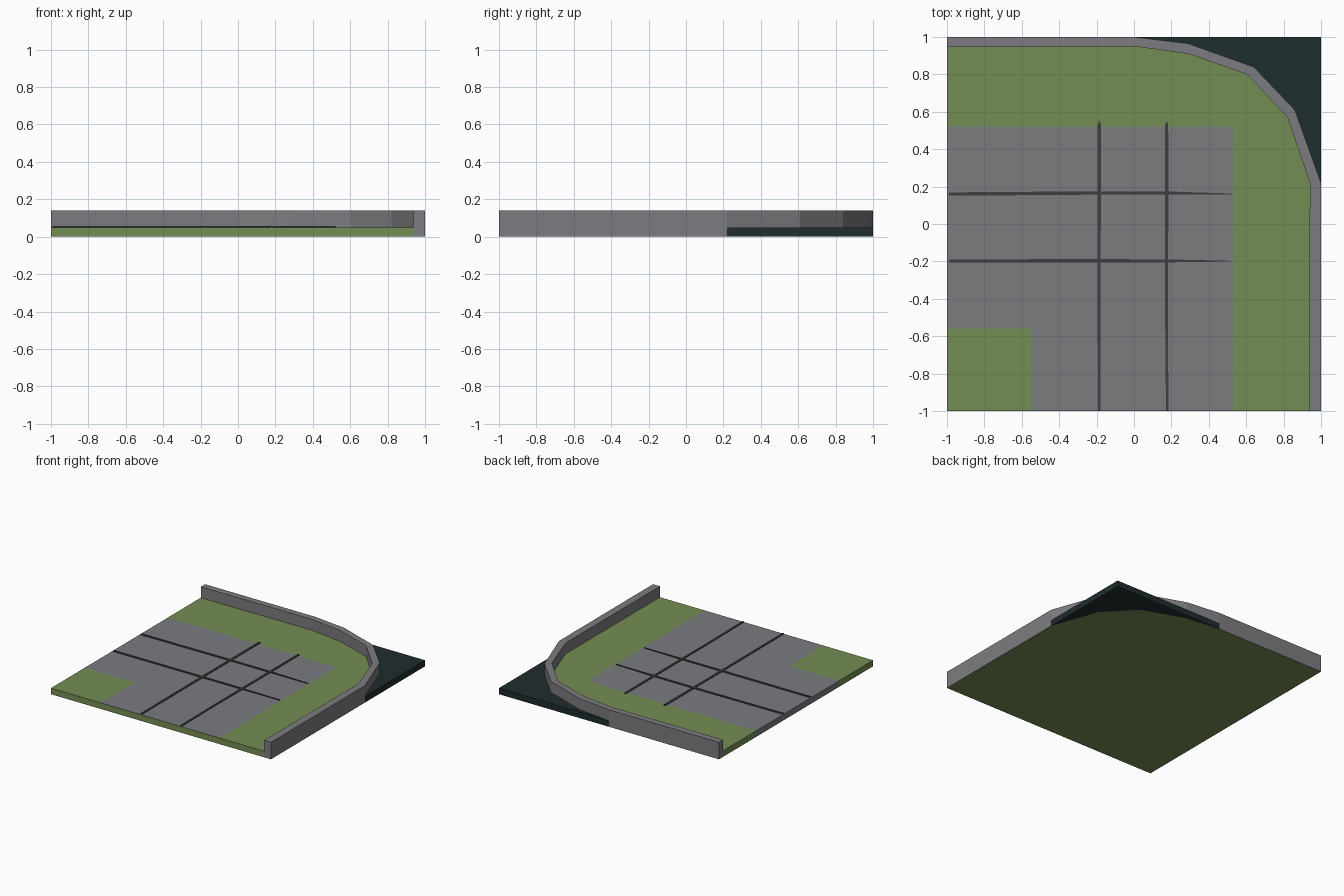
import bpy, bmesh
from mathutils import Vector

if "Cube" in bpy.data.objects:
    bpy.data.objects.remove(bpy.data.objects["Cube"])

def mat(name, c):
    m = bpy.data.materials.new(name)
    m.diffuse_color = (*c, 1)
    m.use_nodes = True
    m.node_tree.nodes["Principled BSDF"].inputs["Base Color"].default_value = m.diffuse_color
    return m

GRASS = mat("grass green", (0.175, 0.268, 0.086))
ROAD = mat("road grey", (0.193, 0.200, 0.213))
WALL = mat("concrete grey", (0.204, 0.204, 0.220))
DARK = mat("dark teal", (0.014, 0.026, 0.027))
MARK = mat("rubber grey", (0.045, 0.048, 0.050))

def prism(bm, pts, z0, z1):
    f = bm.faces.new([bm.verts.new((x, y, z0)) for x, y in pts])
    ext = bmesh.ops.extrude_face_region(bm, geom=[f], use_keep_orig=True)
    for v in ext["geom"]:
        if isinstance(v, bmesh.types.BMVert):
            v.co.z = z1
    bmesh.ops.recalc_face_normals(bm, faces=bm.faces)

def finish(bm, name, mats, rule=None):
    bm.normal_update()
    for f in bm.faces:
        f.material_index = rule(f) if rule else 0
    me = bpy.data.meshes.new(name)
    bm.to_mesh(me)
    bm.free()
    for m in mats:
        me.materials.append(m)
    ob = bpy.data.objects.new(name, me)
    bpy.context.collection.objects.link(ob)
    return ob

TOP = 0.05
outer = [(-1, 1), (0, 1), (0.29, 0.965), (0.64, 0.84), (0.86, 0.61), (1, 0.22), (1, -1)]
inner = [(-1, 0.945), (0, 0.95), (0.29, 0.91), (0.605, 0.80), (0.82, 0.57), (0.94, 0.22), (0.937, -1)]

# ground slab, split along the road borders
bm = bmesh.new()
prism(bm, inner + [(-1, -1)], 0, TOP)
for co, no in (((0.53, 0, 0), (1, 0, 0)), ((-0.55, 0, 0), (1, 0, 0)),
               ((0, 0.52, 0), (0, 1, 0)), ((0, -0.56, 0), (0, 1, 0))):
    bmesh.ops.bisect_plane(bm, geom=bm.verts[:] + bm.edges[:] + bm.faces[:],
                           plane_co=co, plane_no=no)
# sides hidden behind the wall are not needed
bm.normal_update()
hidden = [f for f in bm.faces if abs(f.normal.z) < 0.5 and f.normal.x + f.normal.y > 0.5]
bmesh.ops.delete(bm, geom=hidden, context='FACES')

def ground_rule(f):
    c = f.calc_center_median()
    if f.normal.z < -0.5 or f.normal.y < -0.5:
        return 0
    on_road = c.x < 0.53 and c.y < 0.52 and not (c.x < -0.55 and c.y < -0.56)
    return 1 if on_road else 0
finish(bm, "ground", [GRASS, ROAD], ground_rule)

# curved barrier wall with a green underside
bm = bmesh.new()
prism(bm, outer + inner[::-1], 0, 0.14)
finish(bm, "barrier_wall", [WALL, GRASS], lambda f: 1 if f.normal.z < -0.5 else 0)

# dark corner outside the wall
bm = bmesh.new()
prism(bm, outer[1:6] + [(1, 1)], 0, TOP)
finish(bm, "outer_corner", [DARK])

# tapered tyre marks lying on the road
def tyre_mark(name, path):
    bm = bmesh.new()
    pts = [Vector(p[:2]) for p in path]
    d = (pts[-1] - pts[0]).normalized()
    n = Vector((-d.y, d.x))
    left = [p + n * q[2] / 2 for p, q in zip(pts, path)]
    right = [p - n * q[2] / 2 for p, q in zip(pts, path)]
    prism(bm, left + right[::-1], TOP, TOP + 0.006)
    finish(bm, name, [MARK])

tyre_mark("tyre_mark_left", [(-0.185, -1, 0.014), (-0.187, -0.2, 0.018), (-0.186, 0.53, 0.018), (-0.184, 0.55, 0.006)])
tyre_mark("tyre_mark_right", [(0.178, -1, 0.014), (0.174, -0.56, 0.014), (0.175, 0.16, 0.018), (0.175, 0.53, 0.016), (0.175, 0.545, 0.006)])
tyre_mark("tyre_mark_back", [(-0.99, 0.160, 0.018), (-0.2, 0.166, 0.018), (0.18, 0.166, 0.016), (0.52, 0.161, 0.004)])
tyre_mark("tyre_mark_front", [(-0.99, -0.198, 0.018), (-0.2, -0.197, 0.018), (0.18, -0.197, 0.016), (0.52, -0.199, 0.004)])
